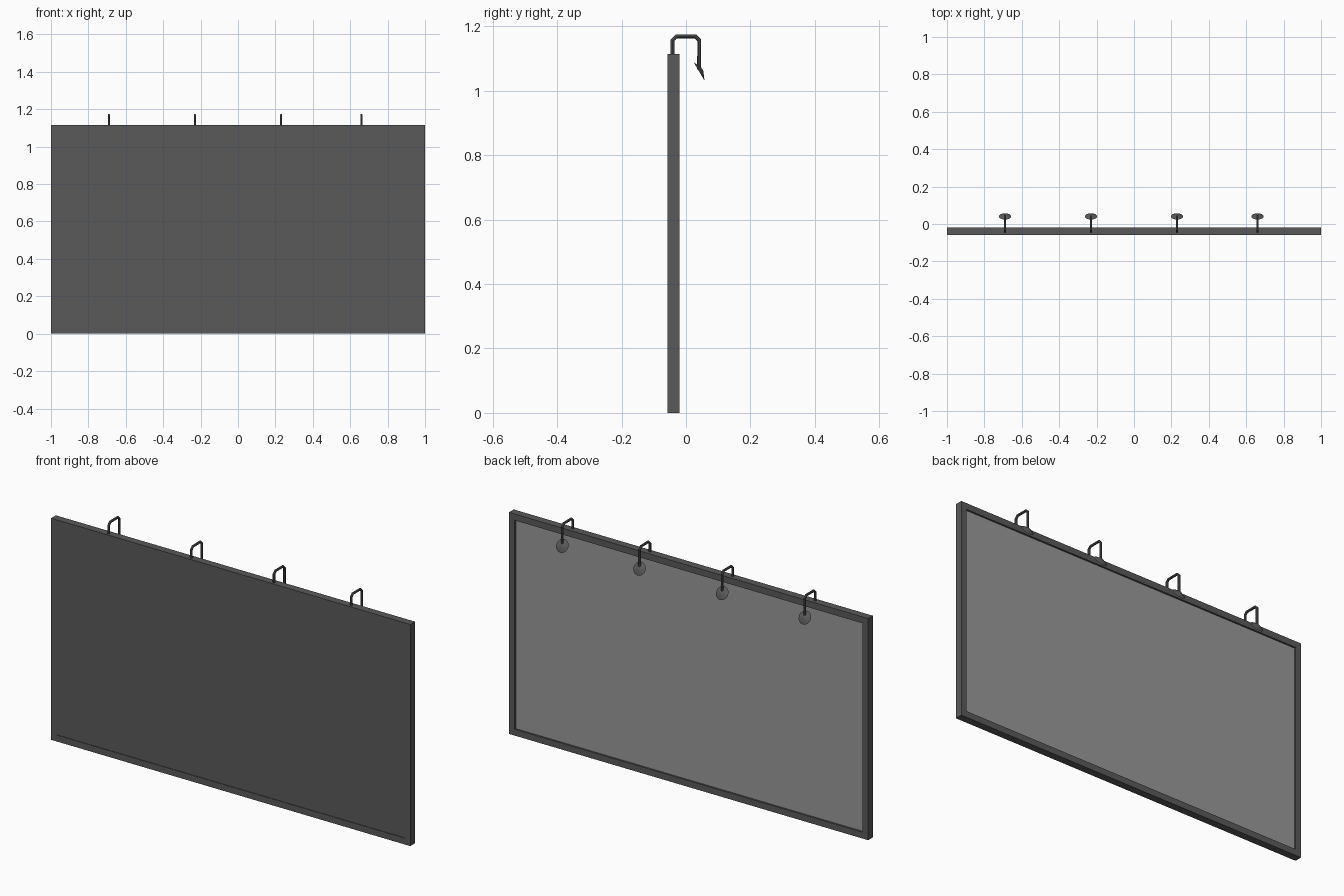
import bpy, bmesh, math
from mathutils import Matrix, Vector

if "Cube" in bpy.data.objects:
    bpy.data.objects.remove(bpy.data.objects["Cube"])


def material(name, v):
    m = bpy.data.materials.new(name)
    m.diffuse_color = (v, v, v, 1)
    m.use_nodes = True
    m.node_tree.nodes["Principled BSDF"].inputs["Base Color"].default_value = m.diffuse_color
    return m


DARK = material("dark_metal", 0.1)
LIGHT = material("poster_grey", 0.32)
H, Y0, Y1, BAR = 1.115, -0.058, -0.02, 0.032


def add_mesh(name, bm, mat):
    me = bpy.data.meshes.new(name)
    bm.to_mesh(me)
    bm.free()
    ob = bpy.data.objects.new(name, me)
    me.materials.append(mat)
    bpy.context.collection.objects.link(ob)
    return ob


def box(name, lo, hi, mat):
    lo, hi = Vector(lo), Vector(hi)
    bm = bmesh.new()
    bmesh.ops.create_cube(bm, size=1, matrix=Matrix.Translation((lo + hi) / 2)
                          @ Matrix.Diagonal((*(hi - lo), 1)))
    return add_mesh(name, bm, mat)


def smooth(ob):
    bpy.ops.object.select_all(action='DESELECT')
    ob.select_set(True)
    bpy.context.view_layer.objects.active = ob
    if ob.type == 'CURVE':
        bpy.ops.object.convert(target='MESH')
    bpy.ops.object.shade_smooth_by_angle(angle=math.radians(40))


# Frame around the board
box("frame_bottom", (-1, Y0, 0), (1, Y1, BAR), DARK)
box("frame_top", (-1, Y0, H - BAR), (1, Y1, H), DARK)
box("frame_left", (-1, Y0, BAR), (-1 + BAR, Y1, H - BAR), DARK)
box("frame_right", (1 - BAR, Y0, BAR), (1, Y1, H - BAR), DARK)

# Dark sheet on the front, pale poster face on the back, both slightly recessed
X = 1 - BAR
box("front_sheet", (-X, Y0 + 0.003, BAR), (X, -0.042, H - BAR), DARK)
box("poster_face", (-X, -0.042, BAR), (X, Y1 - 0.009, H - BAR), LIGHT)

# Lamps: bent tube over the top edge, shallow cone shade aimed at the poster
PATH = [(-0.042, 1.10), (-0.042, 1.157), (-0.030, 1.169),
        (0.029, 1.169), (0.041, 1.157), (0.041, 1.066)]
TILT = -math.atan2(0.862, 0.51)
for i, x in enumerate((-0.69, -0.23, 0.23, 0.66), 1):
    cu = bpy.data.curves.new(f"lamp_arm_{i}", 'CURVE')
    cu.dimensions = '3D'
    cu.bevel_depth = 0.0063
    cu.bevel_resolution = 2
    cu.use_fill_caps = True
    sp = cu.splines.new('POLY')
    sp.points.add(len(PATH) - 1)
    for p, (y, z) in zip(sp.points, PATH):
        p.co = (x, y, z, 1)
    cu.materials.append(DARK)
    arm = bpy.data.objects.new(f"lamp_arm_{i}", cu)
    bpy.context.collection.objects.link(arm)
    smooth(arm)

    bm = bmesh.new()
    axis = Vector((0, 0.862, 0.51))
    centre = Vector((x, 0.0405, 1.0605)) + axis * 0.006
    bmesh.ops.create_cone(bm, cap_ends=True, segments=20, radius1=0.033,
                          radius2=0.006, depth=0.012,
                          matrix=Matrix.Translation(centre) @ Matrix.Rotation(TILT, 4, 'X'))
    smooth(add_mesh(f"lamp_shade_{i}", bm, DARK))
